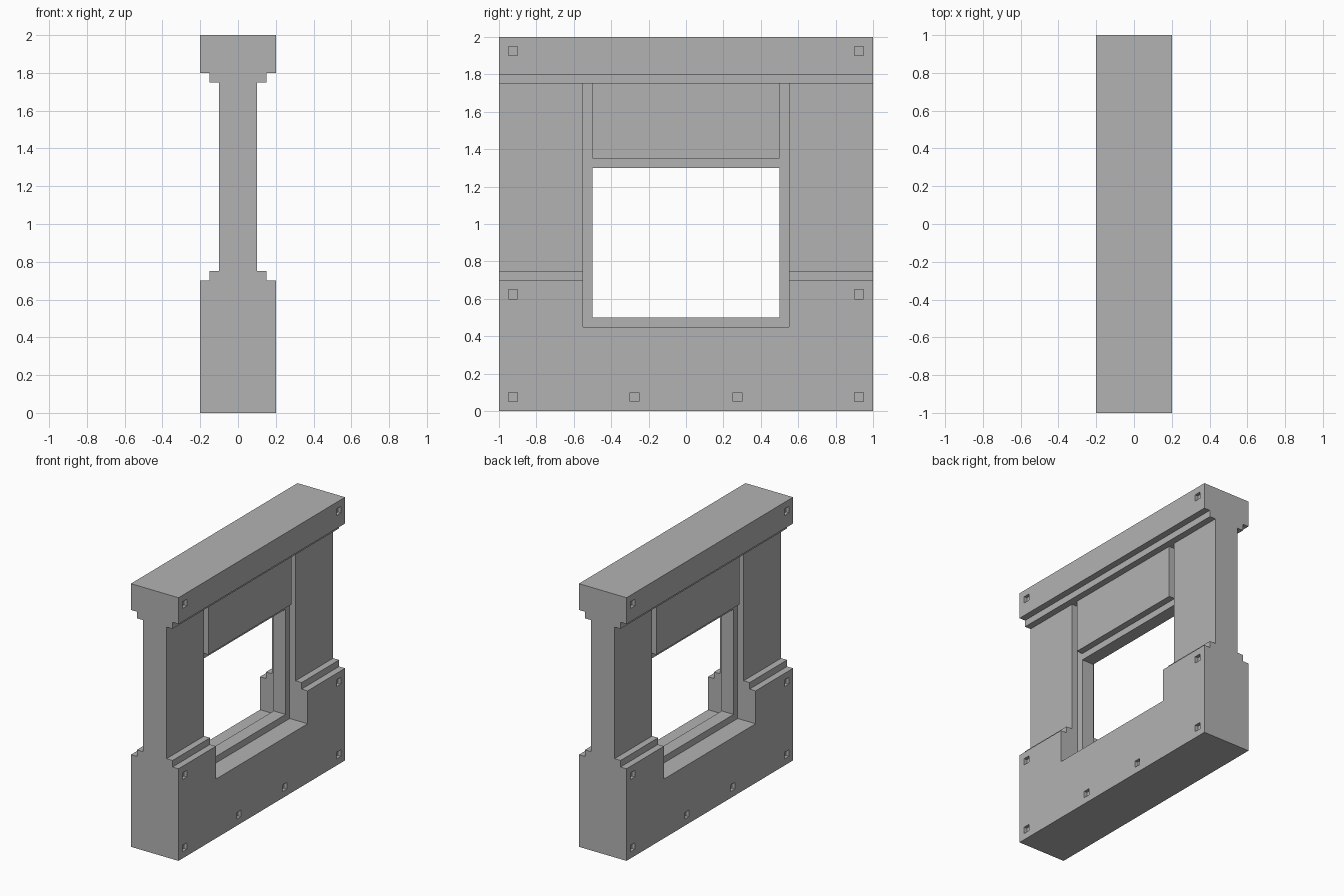
import bpy
import bmesh
from mathutils import Matrix, Vector

if "Cube" in bpy.data.objects:
    bpy.data.objects.remove(bpy.data.objects["Cube"], do_unlink=True)

stone = bpy.data.materials.new("grey stone")
stone.use_nodes = True
GREY = (0.45, 0.45, 0.45, 1)
stone.diffuse_color = GREY
stone.node_tree.nodes["Principled BSDF"].inputs["Base Color"].default_value = GREY


def add_box(bm, low, high):
    low, high = Vector(low), Vector(high)
    place = Matrix.Translation((low + high) / 2) @ Matrix.Diagonal((high - low).to_4d())
    bmesh.ops.create_cube(bm, size=1, matrix=place)


def finish(bm, name):
    bmesh.ops.recalc_face_normals(bm, faces=bm.faces)
    mesh = bpy.data.meshes.new(name)
    bm.to_mesh(mesh)
    bm.free()
    mesh.materials.append(stone)
    obj = bpy.data.objects.new(name, mesh)
    bpy.context.collection.objects.link(obj)
    return obj


def boxes(name, spans):
    bm = bmesh.new()
    for low, high in spans:
        add_box(bm, low, high)
    return finish(bm, name)


def cut(target, cutter):
    cutter.hide_render = True
    mod = target.modifiers.new("cut", 'BOOLEAN')
    mod.operation = 'DIFFERENCE'
    mod.solver = 'EXACT'
    mod.object = cutter
    bpy.context.view_layer.objects.active = target
    bpy.ops.object.modifier_apply(modifier=mod.name)
    bpy.data.objects.remove(cutter, do_unlink=True)


# Wall: stepped plinth, slim middle and stepped top beam, extruded along y
half = [(0.2, 0), (0.2, 0.7), (0.15, 0.7), (0.15, 0.75), (0.1, 0.75),
        (0.1, 1.75), (0.15, 1.75), (0.15, 1.8), (0.2, 1.8), (0.2, 2)]
outline = half + [(-x, z) for x, z in reversed(half)]
bm = bmesh.new()
face = bm.faces.new([bm.verts.new((x, -1, z)) for x, z in outline])
side = bmesh.ops.extrude_face_region(bm, geom=[face])
bmesh.ops.translate(bm, vec=(0, 2, 0),
                    verts=[v for v in side["geom"] if isinstance(v, bmesh.types.BMVert)])
wall = finish(bm, "wall")

# Recess on both sides, leaving a thin frame, plus the small square sockets
sockets = [(y, z) for y in (-0.925, 0.925) for z in (0.075, 0.625, 1.925)]
sockets += [(-0.275, 0.075), (0.275, 0.075)]
cuts = []
for s in (-1, 1):
    def span(inner, outer, y0, y1, z0, z1):
        a, b = sorted((s * inner, s * outer))
        return (a, y0, z0), (b, y1, z1)
    cuts.append(span(0.05, 0.3, -0.55, 0.55, 0.45, 1.75))
    cuts += [span(0.175, 0.3, y - 0.025, y + 0.025, z - 0.025, z + 0.025)
             for y, z in sockets]
cut(wall, boxes("recess_cutter", cuts))

# Window opening through the frame
cut(wall, boxes("window_cutter", [((-0.3, -0.5, 0.5), (0.3, 0.5, 1.3))]))

# Raised panels above the window
boxes("left_panel", [((0.05, -0.5, 1.35), (0.1, 0.5, 1.75))])
boxes("right_panel", [((-0.1, -0.5, 1.35), (-0.05, 0.5, 1.75))])
